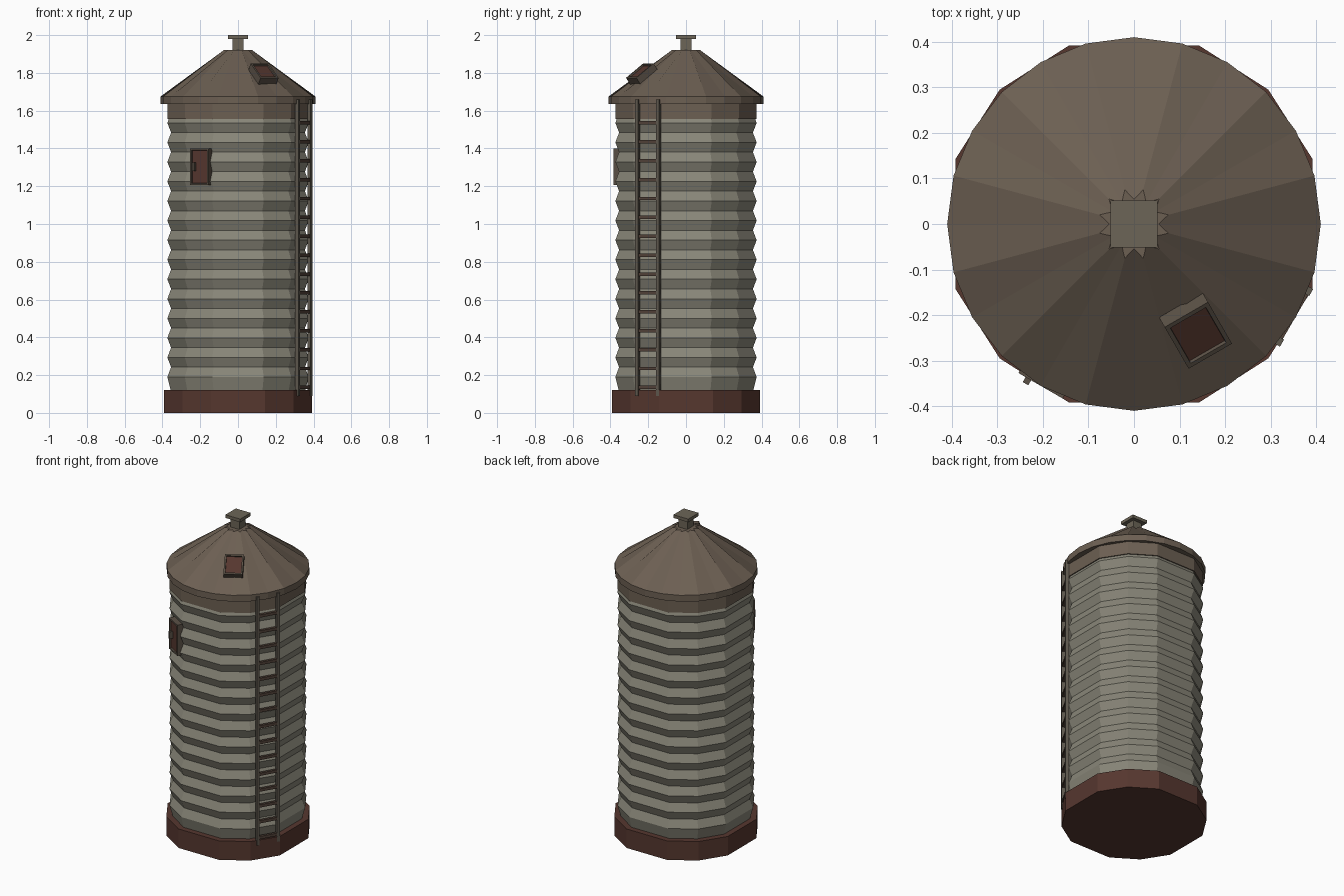
import bpy, bmesh, math
from mathutils import Matrix, Vector

if "Cube" in bpy.data.objects:
    bpy.data.objects.remove(bpy.data.objects["Cube"])


def mat(name, rgb):
    m = bpy.data.materials.new(name)
    m.diffuse_color = (*rgb, 1)
    m.use_nodes = True
    m.node_tree.nodes["Principled BSDF"].inputs["Base Color"].default_value = m.diffuse_color
    return m


STEEL = mat("pale_steel", (0.25, 0.24, 0.19))
ROOF = mat("roof_brown", (0.15, 0.115, 0.085))
RUST = mat("rust_red", (0.092, 0.038, 0.028))
FRAME = mat("frame_brown", (0.105, 0.083, 0.062))
RAIL = mat("rail_grey", (0.115, 0.10, 0.078))
RUNG = mat("rung_brown", (0.085, 0.055, 0.04))
VENT = mat("vent_tan", (0.15, 0.13, 0.095))

DRUM = [q * 90 + a for q in range(4) for a in (20, 45, 70)]   # twelve corners
ROUND = [i * 15 for i in range(24)]


def finish(name, bm, mats):
    bmesh.ops.recalc_face_normals(bm, faces=bm.faces)
    me = bpy.data.meshes.new(name)
    bm.to_mesh(me)
    bm.free()
    for m in mats:
        me.materials.append(m)
    ob = bpy.data.objects.new(name, me)
    bpy.context.collection.objects.link(ob)
    return ob


def lathe(name, rings, angles, m):
    """Stack of rings (z, radius or pair of alternating radii), capped."""
    bm = bmesh.new()
    rows = []
    for z, r in rings:
        pair = r if isinstance(r, tuple) else (r, r)
        rows.append([bm.verts.new((pair[i % 2] * math.cos(math.radians(a)),
                                   pair[i % 2] * math.sin(math.radians(a)), z))
                     for i, a in enumerate(angles)])
    n = len(angles)
    for lo, hi in zip(rows, rows[1:]):
        for i in range(n):
            j = (i + 1) % n
            bm.faces.new((lo[i], lo[j], hi[j], hi[i]))
    bm.faces.new(rows[0][::-1])
    bm.faces.new(rows[-1])
    return finish(name, bm, [m])


def place(az, r, z, tilt=0):
    """Local x = tangent, y = up the surface, z = outward normal."""
    a = math.radians(az)
    t = math.radians(tilt)
    out = Vector((math.cos(a), math.sin(a), 0))
    up = Vector((0, 0, 1))
    n = out * math.cos(t) + up * math.sin(t)
    y = up * math.cos(t) - out * math.sin(t)
    x = y.cross(n)
    m = Matrix((x, y, n)).transposed().to_4x4()
    m.translation = out * r + up * z
    return m


def box(name, size, centre, m, frame=Matrix()):
    bm = bmesh.new()
    bmesh.ops.create_cube(bm, size=1, matrix=frame @ Matrix.Translation(centre)
                          @ Matrix.Diagonal((*size, 1)))
    return finish(name, bm, [m])


def hatch(name, w, h, depth, frame):
    """Box with a recessed coloured panel on its outer face."""
    bm = bmesh.new()
    bmesh.ops.create_cube(bm, size=1, matrix=Matrix.Diagonal((w, h, depth, 1)))
    top = max(bm.faces, key=lambda f: f.calc_center_median().z)
    bmesh.ops.inset_individual(bm, faces=[top], thickness=0.014)
    bmesh.ops.inset_individual(bm, faces=[top], thickness=0.001, depth=-0.009)
    top.material_index = 1
    bmesh.ops.transform(bm, matrix=frame, verts=bm.verts)
    return finish(name, bm, [FRAME, RUST])


# Foundation and corrugated drum
lathe("foundation", [(0, 0.417), (0.12, 0.417)], DRUM, RUST)
profile = [(0.11, 0.377)]
for k in range(14):
    z = 0.19 + k * 0.1035
    profile += [(z, 0.398), (z + 0.052, 0.377)]
lathe("corrugated_wall", profile, DRUM, STEEL)
lathe("wall_collar", [(1.555, 0.397), (1.65, 0.397)], DRUM, ROOF)

# Roof with eave band and fluted cone
lathe("roof_eave", [(1.635, 0.41), (1.675, 0.41)], ROUND, ROOF)
lathe("roof_cone", [(1.67, 0.41), (1.675, 0.41), (1.92, (0.054, 0.078))], ROUND, ROOF)

# Roof vent
box("vent_post", (0.06, 0.06, 0.08), (0, 0, 1.945), VENT)
box("vent_cap", (0.104, 0.104, 0.02), (0, 0, 1.99), VENT)

# Ladder on the front right
lad = place(-30, 0.402, 0)
for side, s in (("left", -1), ("right", 1)):
    box("ladder_rail_" + side, (0.018, 1.57, 0.02), (s * 0.064, 0.875, 0), RAIL, lad)
for k in range(15):
    box("ladder_rung_%d" % (k + 1), (0.12, 0.018, 0.016), (0, 0.135 + k * 0.1, -0.001), RUNG, lad)

# Wall hatch with handle
hatch("wall_hatch", 0.112, 0.195, 0.06, place(-120, 0.380, 1.303))
box("wall_hatch_handle", (0.014, 0.045, 0.025), (-0.031, 0, 0), FRAME, place(-120, 0.41, 1.303))

# Roof hatch lying on the slope
hatch("roof_hatch", 0.11, 0.13, 0.042, place(-60, 0.270, 1.795, 54))
